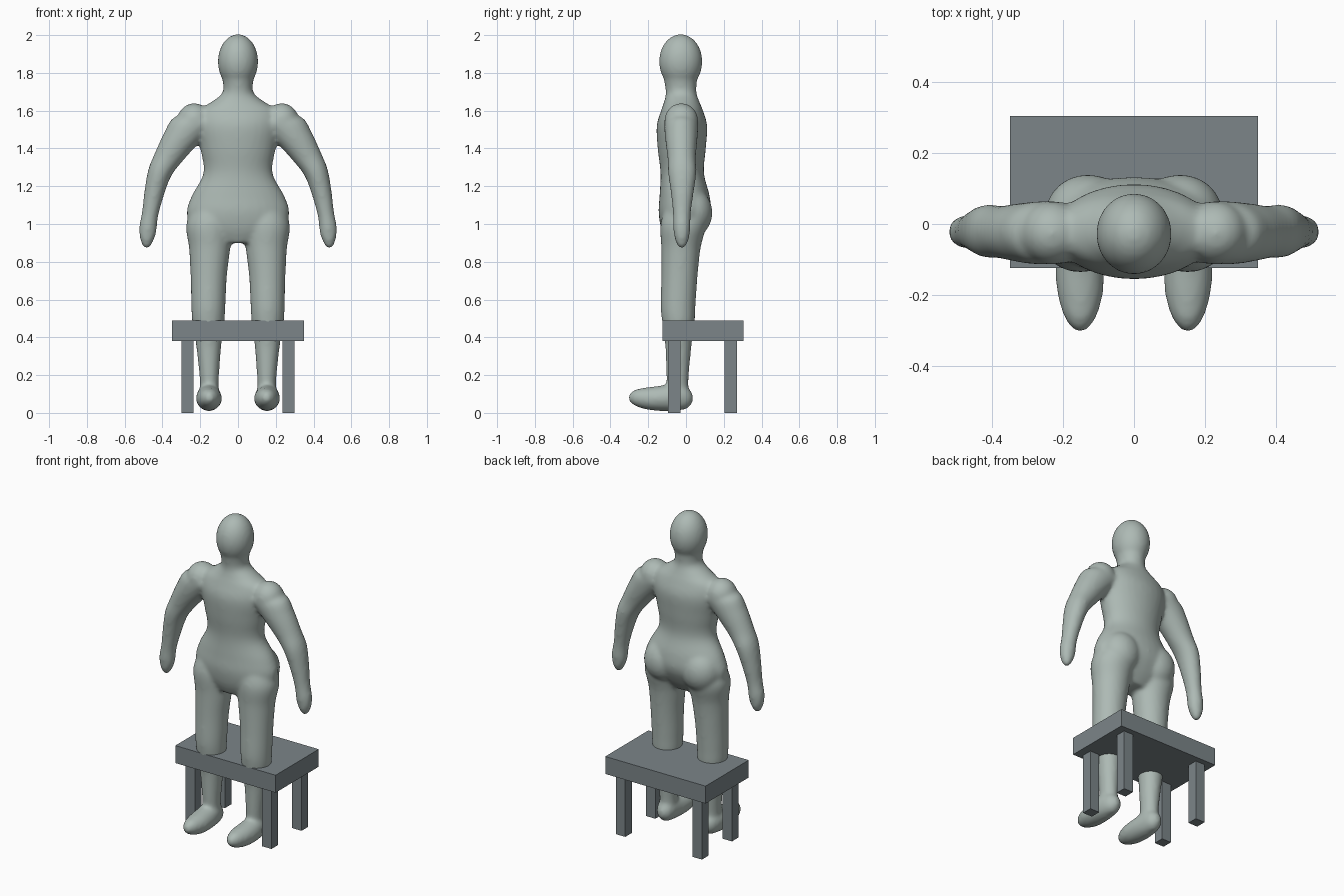
import bpy, bmesh, math
from mathutils import Vector

if "Cube" in bpy.data.objects:
    bpy.data.objects.remove(bpy.data.objects["Cube"])


def material(name, rgb):
    m = bpy.data.materials.new(name)
    m.use_nodes = True
    colour = (*rgb, 1)
    m.diffuse_color = colour
    m.node_tree.nodes["Principled BSDF"].inputs["Base Color"].default_value = colour
    return m


skin = material("pale grey green", (0.42, 0.49, 0.46))
wood = material("slate grey", (0.2, 0.235, 0.25))


def add_object(name, bm, mat):
    bmesh.ops.recalc_face_normals(bm, faces=bm.faces)
    mesh = bpy.data.meshes.new(name)
    bm.to_mesh(mesh)
    bm.free()
    mesh.materials.append(mat)
    ob = bpy.data.objects.new(name, mesh)
    bpy.context.collection.objects.link(ob)
    return ob


def refine(rows, steps=5):
    """Catmull-Rom interpolation of the section rows."""
    out = []
    for i in range(len(rows) - 1):
        a, b, c, d = (rows[max(0, min(len(rows) - 1, k))] for k in range(i - 1, i + 3))
        for s in range(steps):
            t = s / steps
            out.append([0.5 * (2 * q + (r - p) * t + (2 * p - 5 * q + 4 * r - w) * t * t
                        + (3 * q - p - 3 * r + w) * t ** 3) for p, q, r, w in zip(a, b, c, d)])
    return out + [list(rows[-1])]


def loft(bm, rows, u, v, side=1, segments=32):
    """Skin elliptical sections given as x, y, z, u radius, v radius."""
    u, v = Vector(u).normalized(), Vector(v).normalized()
    rings = []
    for x, y, z, ru, rv in refine(rows):
        ring = []
        for k in range(segments):
            a = math.tau * k / segments
            p = Vector((x, y, z)) + u * max(ru, 0.004) * math.cos(a) + v * max(rv, 0.004) * math.sin(a)
            p.x *= side
            ring.append(bm.verts.new(p))
        rings.append(ring)
    for lo, hi in zip(rings, rings[1:]):
        for k in range(segments):
            j = (k + 1) % segments
            bm.faces.new((lo[k], lo[j], hi[j], hi[k]))
    bm.faces.new(rings[0])
    bm.faces.new(rings[-1])


def ball(bm, centre, radii, side=1):
    made = bmesh.ops.create_uvsphere(bm, u_segments=32, v_segments=16, radius=1)
    for vert in made["verts"]:
        vert.co = Vector([c + r * p for c, r, p in zip(centre, radii, vert.co)])
        vert.co.x *= side


X, Y, Z = (1, 0, 0), (0, 1, 0), (0, 0, 1)
body = bmesh.new()

# Torso and neck: height, half width, front, back
torso = [(0.90, 0.12, -0.10, 0.04), (0.97, 0.24, -0.13, 0.09), (1.06, 0.272, -0.145, 0.13),
         (1.15, 0.245, -0.14, 0.125), (1.27, 0.183, -0.135, 0.095), (1.40, 0.20, -0.15, 0.105),
         (1.52, 0.225, -0.155, 0.112), (1.60, 0.21, -0.132, 0.09), (1.65, 0.135, -0.115, 0.07),
         (1.70, 0.08, -0.107, 0.055), (1.78, 0.085, -0.12, 0.06)]
loft(body, [(0, (f + b) / 2, z, w, (b - f) / 2) for z, w, f, b in torso], X, Y)

# Head
ball(body, (0, -0.028, 1.86), (0.107, 0.115, 0.145))

leg = [(0.15, -0.04, 0.08, 0.052, 0.055), (0.152, -0.045, 0.17, 0.05, 0.058),
       (0.155, -0.04, 0.36, 0.067, 0.07), (0.157, -0.04, 0.48, 0.085, 0.086),
       (0.157, -0.042, 0.56, 0.09, 0.092), (0.155, -0.035, 0.72, 0.096, 0.096),
       (0.15, -0.027, 0.87, 0.109, 0.104), (0.15, -0.015, 1.0, 0.124, 0.12),
       (0.13, -0.01, 1.12, 0.09, 0.09)]
foot = [(0.152, -0.305, 0.08, 0.012, 0.015), (0.152, -0.27, 0.08, 0.042, 0.043),
        (0.152, -0.20, 0.076, 0.064, 0.06), (0.154, -0.12, 0.078, 0.068, 0.068),
        (0.154, -0.04, 0.085, 0.06, 0.073), (0.152, 0.01, 0.08, 0.045, 0.055),
        (0.152, 0.037, 0.078, 0.015, 0.018)]
arm = [(0.15, -0.025, 1.54, 0.08, 0.08), (0.235, -0.025, 1.53, 0.108, 0.09),
       (0.30, -0.025, 1.455, 0.095, 0.086), (0.37, -0.023, 1.35, 0.075, 0.075),
       (0.415, -0.02, 1.27, 0.063, 0.075), (0.445, -0.02, 1.16, 0.053, 0.06),
       (0.466, -0.022, 1.05, 0.045, 0.047), (0.478, -0.022, 0.97, 0.048, 0.045),
       (0.486, -0.022, 0.91, 0.035, 0.034), (0.488, -0.022, 0.872, 0.014, 0.015)]
for side in (-1, 1):
    loft(body, leg, X, Y, side)
    loft(body, foot, X, Z, side)
    loft(body, arm, (1, 0, 0.35), Y, side)
    # Shoulder cap and buttock
    ball(body, (0.232, -0.025, 1.545), (0.09, 0.09, 0.095), side)
    ball(body, (0.13, 0.03, 1.06), (0.12, 0.11, 0.13), side)

# Fuse the parts into one soft skin
figure = add_object("figure", body, skin)
fuse = figure.modifiers.new("fuse", "REMESH")
fuse.mode = "VOXEL"
fuse.voxel_size = 0.011
fuse.use_smooth_shade = True
soften = figure.modifiers.new("soften", "SMOOTH")
soften.factor = 0.5
soften.iterations = 10


def box(name, lo, hi):
    bm = bmesh.new()
    made = bmesh.ops.create_cube(bm, size=1)
    for vert in made["verts"]:
        vert.co = Vector([h if p > 0 else l for l, h, p in zip(lo, hi, vert.co)])
    return add_object(name, bm, wood)


# Table standing around the shins
box("table_top", (-0.35, -0.125, 0.38), (0.35, 0.305, 0.49))
for end, y in (("front", -0.0625), ("back", 0.2375)):
    for hand, x in (("right", -0.2675), ("left", 0.2675)):
        box(f"{end}_{hand}_table_leg", (x - 0.0325, y - 0.0325, 0), (x + 0.0325, y + 0.0325, 0.38))
